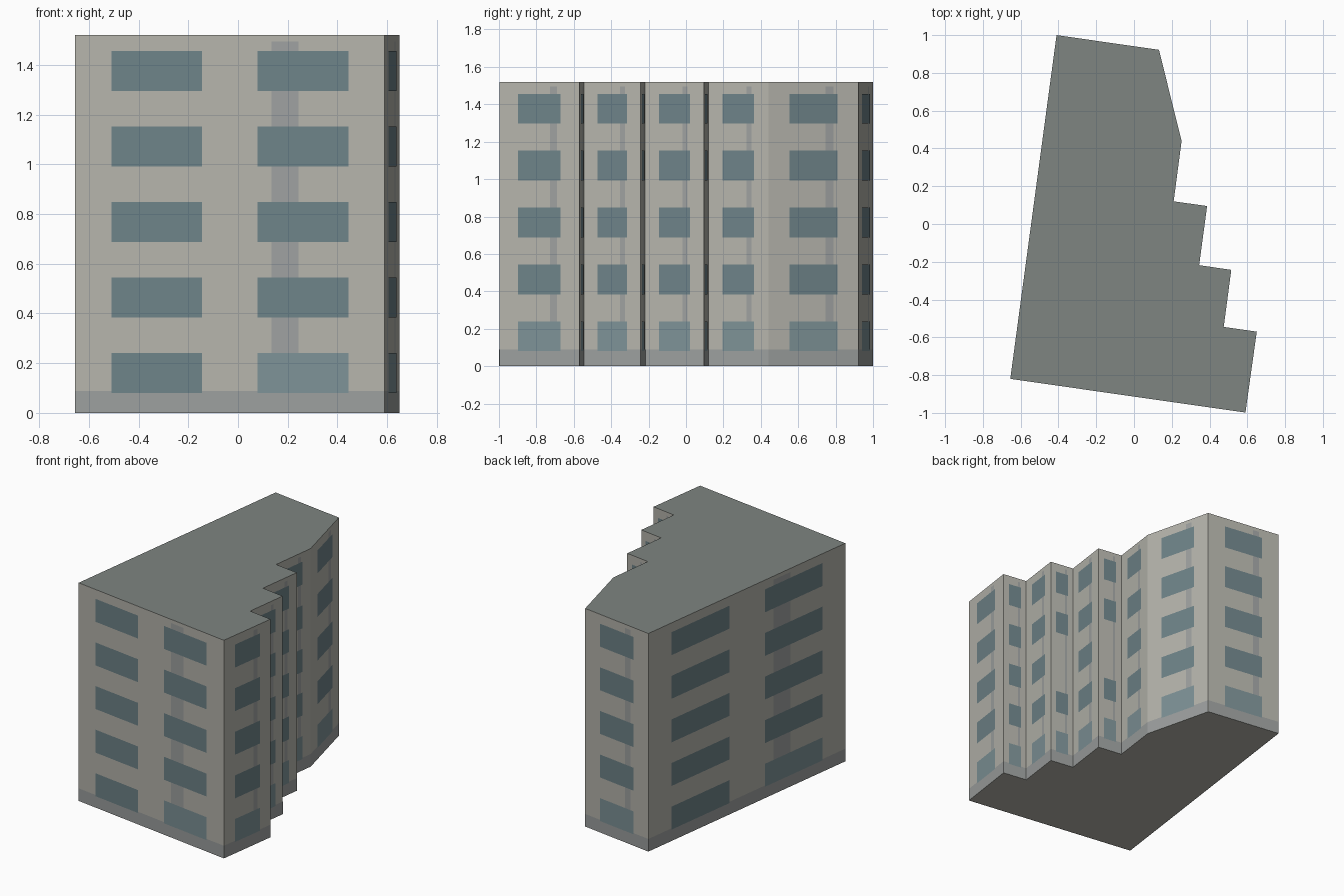
import bpy
from mathutils import Vector

if "Cube" in bpy.data.objects:
    bpy.data.objects.remove(bpy.data.objects["Cube"])

H = 1.52
FLOOR = 0.304
# footprint, counter-clockwise seen from above
PLAN = [Vector(p) for p in [
    (-0.655, -0.82), (0.59, -0.998), (0.65, -0.57), (0.475, -0.545),
    (0.515, -0.243), (0.345, -0.218), (0.387, 0.095), (0.21, 0.12),
    (0.252, 0.44), (0.132, 0.922), (-0.41, 1.0)]]
N = len(PLAN)


def material(name, rgb):
    m = bpy.data.materials.new(name)
    m.diffuse_color = (*rgb, 1)
    m.use_nodes = True
    m.node_tree.nodes["Principled BSDF"].inputs["Base Color"].default_value = m.diffuse_color
    return m


def make(name, verts, faces, mat):
    me = bpy.data.meshes.new(name)
    me.from_pydata(verts, [], faces)
    me.materials.append(mat)
    ob = bpy.data.objects.new(name, me)
    bpy.context.collection.objects.link(ob)


def panels(name, rects, mat, offset):
    """Flat panels on the walls; each rect is (wall, u0, u1, z0, z1)."""
    verts, faces = [], []
    for w, u0, u1, z0, z1 in rects:
        a, b = PLAN[w], PLAN[(w + 1) % N]
        d = (b - a).normalized()
        n = Vector((d.y, -d.x)) * offset
        p, q = a.lerp(b, u0) + n, a.lerp(b, u1) + n
        k = len(verts)
        verts += [(p.x, p.y, z0), (q.x, q.y, z0), (q.x, q.y, z1), (p.x, p.y, z1)]
        faces.append((k, k + 1, k + 2, k + 3))
    make(name, verts, faces, mat)


wall_mat = material("concrete", (0.46, 0.455, 0.41))
roof_mat = material("roofing", (0.21, 0.235, 0.22))
glass_mat = material("glass", (0.155, 0.225, 0.245))
pale_glass = material("ground_glass", (0.205, 0.285, 0.305))
base_mat = material("plinth_grey", (0.33, 0.345, 0.34))
strip_mat = material("strip_grey", (0.34, 0.355, 0.35))

# walls with underside, then the flat roof
low = [(p.x, p.y, 0) for p in PLAN]
top = [(p.x, p.y, H) for p in PLAN]
sides = [(i, (i + 1) % N, (i + 1) % N + N, i + N) for i in range(N)]
make("walls", low + top, sides + [tuple(reversed(range(N)))], wall_mat)
make("roof", top, [tuple(range(N))], roof_mat)

# two windows per floor on the long walls, one on the others
LONG = (0, N - 1)
NO_MIDDLE = (4, 6)
upper, ground = [], []
for w in range(N):
    bays = [(0.117, 0.41), (0.59, 0.883)] if w in LONG else [(0.235, 0.765)]
    for f in range(5):
        if f == 2 and w in NO_MIDDLE:
            continue
        z = 0.08 + f * FLOOR
        for j, (u0, u1) in enumerate(bays):
            pale = f == 0 and j == len(bays) - 1
            (ground if pale else upper).append((w, u0, u1, z, z + 0.16))

panels("plinth_band", [(w, 0, 1, 0, 0.088) for w in range(N)], base_mat, 0.0008)
panels("vertical_strips", [(w, 0.635, 0.722, 0.088, 1.495) for w in range(N)],
       strip_mat, 0.0008)
panels("windows", upper, glass_mat, 0.0018)
panels("ground_floor_windows", ground, pale_glass, 0.0018)
